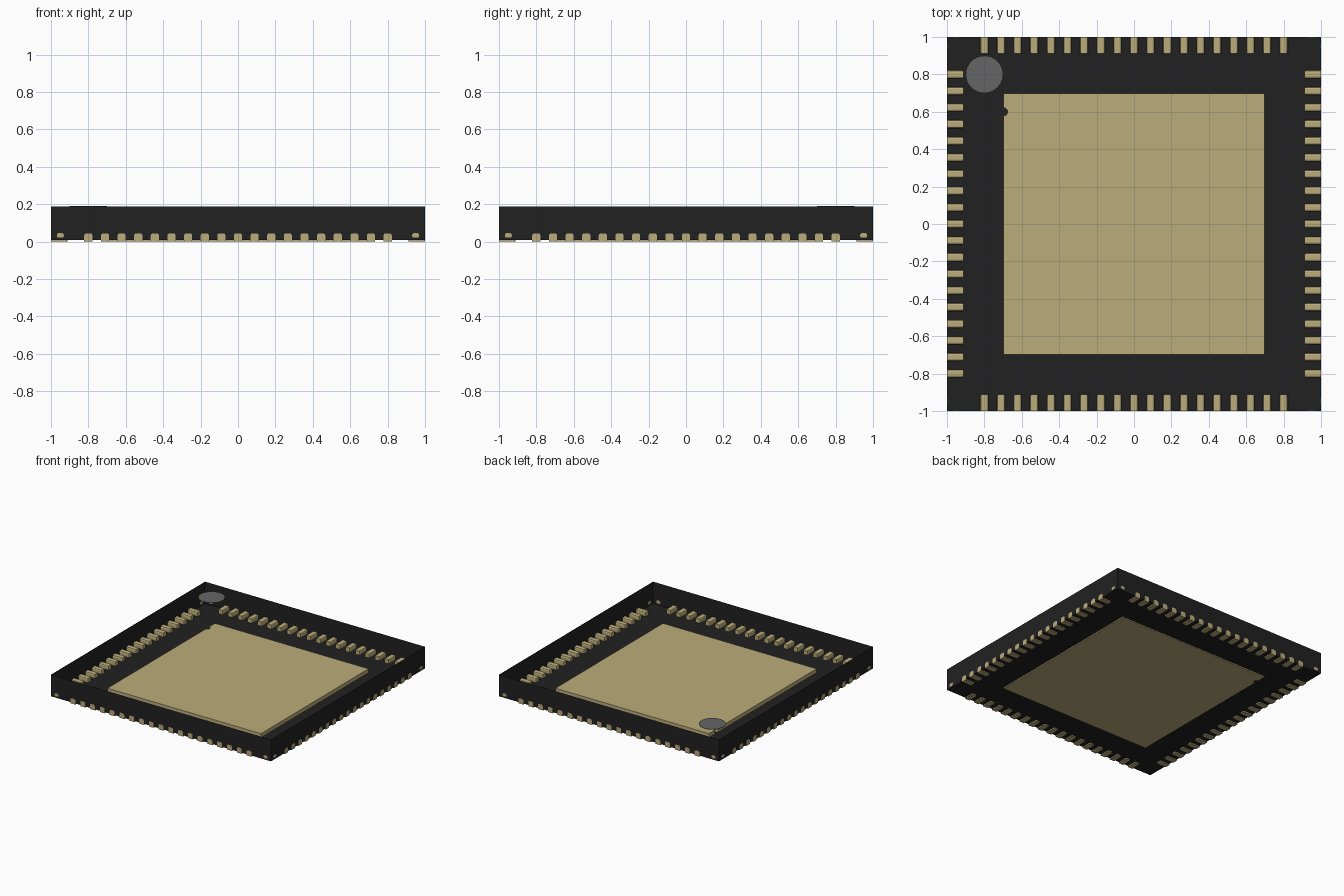
import bpy, bmesh, math
from mathutils import Matrix

if "Cube" in bpy.data.objects:
    bpy.data.objects.remove(bpy.data.objects["Cube"])

TOP, STANDOFF, LEAD_H = 0.188, 0.009, 0.0445
PITCH, COUNT = 0.0889, 19


def material(name, rgb):
    m = bpy.data.materials.new(name)
    m.diffuse_color = (*rgb, 1)
    m.use_nodes = True
    m.node_tree.nodes["Principled BSDF"].inputs["Base Color"].default_value = m.diffuse_color
    return m


black = material("black resin", (0.0152, 0.0152, 0.0152))
gold = material("pale gold", (0.50, 0.415, 0.197))
grey = material("grey mark", (0.13, 0.13, 0.13))


def make(name, bm, mat):
    bmesh.ops.recalc_face_normals(bm, faces=bm.faces)
    me = bpy.data.meshes.new(name)
    bm.to_mesh(me)
    bm.free()
    me.materials.append(mat)
    ob = bpy.data.objects.new(name, me)
    bpy.context.collection.objects.link(ob)
    return ob


def box(bm, lo, hi):
    size = [b - a for a, b in zip(lo, hi)]
    mid = [(a + b) / 2 for a, b in zip(lo, hi)]
    m = Matrix.Translation(mid) @ Matrix.Diagonal((*size, 1))
    return bmesh.ops.create_cube(bm, size=1, matrix=m)["verts"]


def prism(bm, outline, z0, z1):
    face = bm.faces.new([bm.verts.new((x, y, z0)) for x, y in outline])
    new = bmesh.ops.extrude_face_region(bm, geom=[face])["geom"]
    bmesh.ops.translate(bm, vec=(0, 0, z1 - z0),
                        verts=[v for v in new if isinstance(v, bmesh.types.BMVert)])


# Package body: thin-walled tray, open at the top
bm = bmesh.new()
box(bm, (-0.999, -0.999, STANDOFF), (0.999, 0.999, TOP))
bm.normal_update()
bmesh.ops.delete(bm, geom=[f for f in bm.faces if f.normal.z > 0.9], context="FACES")
make("package_body", bm, black)

# Centre pad with a small half-round index notch in its left edge
h, r = 0.698, 0.022
notch = [(-h + r * math.sin(math.pi * i / 8), 0.6 - r * math.cos(math.pi * i / 8))
         for i in range(9)]
bm = bmesh.new()
prism(bm, [(-h, h), (h, h), (h, -h), (-h, -h)] + notch, 0, LEAD_H - 0.003)
make("centre_pad", bm, gold)


def lead_row(name, angle):
    # Leads along the front edge, turned to the wanted side
    bm = bmesh.new()
    for i in range(COUNT):
        x = (i - (COUNT - 1) / 2) * PITCH
        box(bm, (x - 0.022, -1, 0), (x + 0.022, -0.911, LEAD_H))
    # Round the long top edges and the upright edges of the inner end
    edges = []
    for e in bm.edges:
        a, b = (v.co for v in e.verts)
        along_top = abs(a.y - b.y) > 0.05 and a.z > 0.02
        inner_upright = abs(a.z - b.z) > 0.02 and a.y > -0.95
        if along_top or inner_upright:
            edges.append(e)
    bmesh.ops.bevel(bm, geom=edges, offset=0.011, segments=2, profile=0.5,
                    affect="EDGES")
    # Corner tie-bar ends, seen as small plates in the wall
    for s in (-1, 1):
        verts = box(bm, (s * 0.95 - 0.019, -1, 0.021), (s * 0.95 + 0.019, -0.998, 0.046))
        upright = {e for v in verts for e in v.link_edges
                   if abs(e.verts[0].co.y - e.verts[1].co.y) > 0.001}
        bmesh.ops.bevel(bm, geom=list(upright), offset=0.007, segments=1,
                        affect="EDGES")
    bmesh.ops.rotate(bm, verts=bm.verts, cent=(0, 0, 0),
                     matrix=Matrix.Rotation(angle, 3, "Z"))
    make(name, bm, gold)


for k, side in enumerate(("front", "right", "back", "left")):
    lead_row(side + "_leads", k * math.pi / 2)

# Round orientation mark level with the top rim
bm = bmesh.new()
prism(bm, [(-0.8 + 0.1 * math.cos(2 * math.pi * i / 40),
            0.8 + 0.1 * math.sin(2 * math.pi * i / 40)) for i in range(40)],
      TOP - 0.001, TOP + 0.002)
make("orientation_mark", bm, grey)
